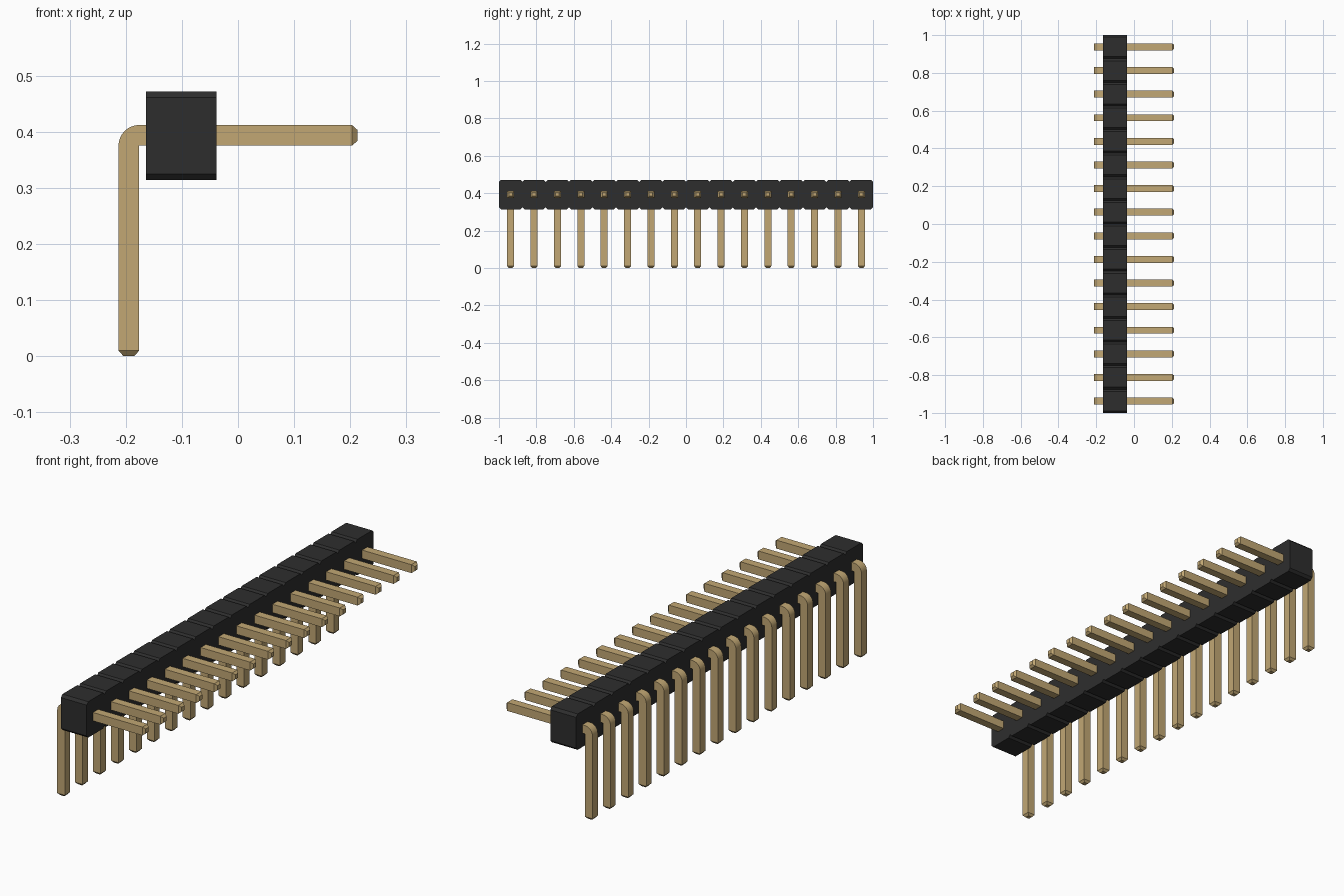
import bpy, bmesh
from math import cos, sin, pi, radians
from mathutils import Vector

cube = bpy.data.objects.get("Cube")
if cube:
    bpy.data.objects.remove(cube, do_unlink=True)

COUNT, PITCH = 16, 0.125
PIN = 0.037             # square pin thickness
TIP = 0.01              # length of the tapered tip
REACH = 0.213           # half extent in x
BEND_Z = 0.375          # underside of the horizontal leg


def material(name, colour, rough):
    m = bpy.data.materials.new(name)
    m.use_nodes = True
    m.diffuse_color = (*colour, 1)
    bsdf = m.node_tree.nodes["Principled BSDF"]
    bsdf.inputs["Base Color"].default_value = (*colour, 1)
    bsdf.inputs["Roughness"].default_value = rough
    return m


def prism(points, direction):
    """Closed solid from a flat outline swept along a direction."""
    bm = bmesh.new()
    face = bm.faces.new([bm.verts.new(p) for p in points])
    swept = bmesh.ops.extrude_face_region(bm, geom=[face])["geom"]
    verts = [g for g in swept if isinstance(g, bmesh.types.BMVert)]
    bmesh.ops.translate(bm, verts=verts, vec=direction)
    bmesh.ops.recalc_face_normals(bm, faces=bm.faces)
    return bm


def to_mesh(bm, name, mat):
    bmesh.ops.recalc_face_normals(bm, faces=bm.faces)
    mesh = bpy.data.meshes.new(name)
    bm.to_mesh(mesh)
    bm.free()
    mesh.materials.append(mat)
    return mesh


def place(name, mesh, y):
    ob = bpy.data.objects.new(name, mesh)
    ob.location.y = y
    bpy.context.collection.objects.link(ob)
    return ob


def taper(bm, direction):
    """Pull a blunt pyramid tip out of the end facing a direction."""
    d = Vector(direction)
    end = max(bm.faces, key=lambda f: f.calc_center_median().dot(d)
              if f.normal.dot(d) > 0.99 else -9)
    centre = end.calc_center_median()
    tip = bmesh.ops.extrude_discrete_faces(bm, faces=[end])["faces"][0]
    for v in tip.verts:
        v.co = centre + (v.co - centre) * 0.52 + d * TIP


black = material("black plastic", (0.027, 0.027, 0.027), 0.6)
gold = material("tan gold", (0.54, 0.39, 0.175), 0.5)

# Right-angle pin: L-shaped outline with a rounded outer elbow
inner_x = -REACH + PIN
outline = [(inner_x, BEND_Z), (inner_x, TIP), (-REACH, TIP)]
for i in range(9):
    a = pi - i * pi / 16
    outline.append((inner_x + PIN * cos(a), BEND_Z + PIN * sin(a)))
outline += [(REACH - TIP, BEND_Z + PIN), (REACH - TIP, BEND_Z)]
bm = prism([(x, -PIN / 2, z) for x, z in outline], (0, PIN, 0))
taper(bm, (0, 0, -1))
taper(bm, (1, 0, 0))
pin_mesh = to_mesh(bm, "pin", gold)

# Housing segment: block with four chamfered long edges
half, cut, low, high = PITCH / 2, 0.011, 0.314, 0.472
section = [(-half, low + cut), (-half + cut, low), (half - cut, low),
           (half, low + cut), (half, high - cut), (half - cut, high),
           (-half + cut, high), (-half, high - cut)]
bm = prism([(-0.164, y, z) for y, z in section], (0.126, 0, 0))
block_mesh = to_mesh(bm, "housing_segment", black)

# Repeat along the row
pins = []
for i in range(COUNT):
    y = (i - (COUNT - 1) / 2) * PITCH
    place(f"housing_segment_{i + 1}", block_mesh, y)
    pins.append(place(f"pin_{i + 1}", pin_mesh, y))

# Smooth only the elbow
bpy.ops.object.select_all(action='DESELECT')
pins[0].select_set(True)
bpy.context.view_layer.objects.active = pins[0]
bpy.ops.object.shade_smooth_by_angle(angle=radians(25))
